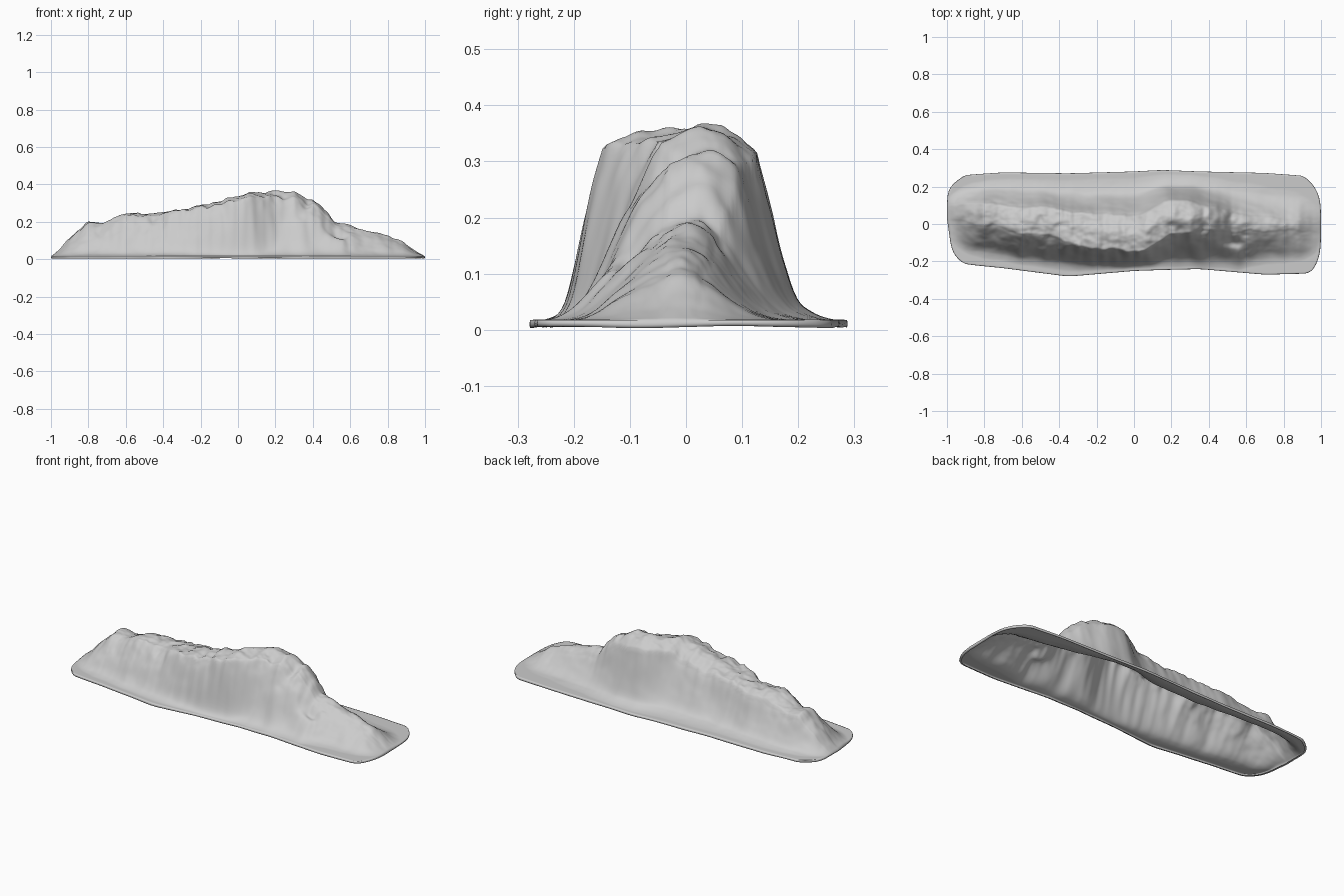
import bpy, bmesh, math
from mathutils import Vector, noise

if "Cube" in bpy.data.objects:
    bpy.data.objects.remove(bpy.data.objects["Cube"])

NX, NY = 260, 90

# Crest height along the ridge (x, z)
CREST = [(-1, .005), (-.95, .05), (-.9, .11), (-.8, .20), (-.72, .20), (-.6, .24), (-.4, .252),
         (-.2, .29), (0, .325), (.06, .358), (.12, .348), (.2, .357), (.3, .350), (.35, .33),
         (.4, .315), (.45, .27), (.52, .195), (.6, .175), (.7, .145), (.88, .095), (.95, .04), (1, .005)]
# Front and back edges of the rocky top (x, y front, y back)
EDGES = [(-1, .02, .10), (-.8, .0, .12), (-.6, -.05, .10), (-.4, -.08, .08), (-.2, -.135, .05),
         (0, -.15, .04), (.08, -.14, .08), (.18, -.05, .125), (.28, -.04, .13), (.4, -.03, .10),
         (.6, -.05, .05), (.8, -.03, .03), (1, -.05, .02)]
# Front and back outline of the base (x, y front, y back)
BASE = [(-1, -.20, .25), (-.85, -.22, .265), (-.7, -.235, .275), (-.35, -.28, .27), (0, -.25, .28),
        (.15, -.245, .288), (.35, -.24, .28), (.7, -.27, .272), (1, -.262, .25)]
# Rise of the front and back walls from apron to cliff top
FRONT = [(0, 0), (.25, .05), (.42, .16), (.6, .48), (.8, .76), (1, 1)]
BACK = [(0, 0), (.3, .05), (.55, .14), (.78, .5), (1, 1)]


def lerp(table, x, k=1):
    for a, b in zip(table, table[1:]):
        if x <= b[0]:
            t = max(0, (x - a[0]) / (b[0] - a[0]))
            return a[k] + (b[k] - a[k]) * t
    return table[-1][k]


def soft(table, x, k=1, r=.03):
    return sum(lerp(table, x + d * r, k) for d in (-1, -.5, 0, .5, 1)) / 5


def spur(x, y, a, b, width):
    """Height of a rounded, wavering side ridge."""
    y += .025 * noise.noise(Vector((x * 10, y * 5, 2)))
    dx, dy = b[0] - a[0], b[1] - a[1]
    t = ((x - a[0]) * dx + (y - a[1]) * dy) / (dx * dx + dy * dy)
    t = min(1, max(0, t))
    d = math.hypot(x - a[0] - t * dx, y - a[1] - t * dy)
    return (a[2] + (b[2] - a[2]) * t) * math.exp(-(d / width) ** 2)


def smooth_max(a, b, k=.02):
    return (a + b + math.sqrt((a - b) ** 2 + k * k) - k) / 2


def height(x, y):
    top = lerp(CREST, x)
    top += .008 * noise.noise(Vector((x * 28, 3, 0))) * min(1, top * 5)
    f0, b0 = soft(BASE, x, 1), soft(BASE, x, 2)
    f1 = soft(EDGES, x, 1) + .022 * noise.noise(Vector((x * 9, y * 6, 1)))
    b1 = soft(EDGES, x, 2) + .018 * noise.noise(Vector((x * 9, y * 6, 7)))
    f1 += .010 * noise.noise(Vector((x * 22, y * 12, 5)))
    c = f1 + (b1 - f1) * .45
    if y < f1:
        g = .95 * soft(FRONT, (y - f0) / (f1 - f0), 1, .08)
    elif y > b1:
        g = .87 * soft(BACK, (b0 - y) / (b0 - b1), 1, .08)
    elif y < c:
        g = .95 + .05 * math.sin((y - f1) / (c - f1) * math.pi / 2)
    else:
        g = .87 + .13 * math.cos((y - c) / (b1 - c) * math.pi / 2)
    z = top * g
    z = smooth_max(z, spur(x, y, (.2, -.07, .27), (.55, -.11, .10), .075))
    # Rocky relief, strongest near the top
    p = Vector((x * 7, y * 9, z * 6))
    rough = noise.fractal(p, .9, 2.1, 4)
    crag = abs(noise.noise(p * 1.7)) - .25
    z += (.016 * rough - .03 * max(0, crag)) * min(1, g) * min(1, top * 5)
    return max(.018, z + .014)


# Mountain ridge: open-bottomed sheet on a rounded rectangular footprint
bm = bmesh.new()
grid = []
for i in range(NX + 1):
    u = i / NX * 2 - 1
    row = []
    for j in range(NY + 1):
        v = j / NY
        w = 2 * v - 1
        e = abs(w)
        left = .998 - .065 * e ** 6 - .03 * max(0, -w) * (1 - e ** 4)
        right = .998 - (.07 if w > 0 else .045) * e ** 4
        x = u * (left if u < 0 else right)
        inset = .018 * max(0, (abs(u) - .95) / .05) ** 2
        yf, yb = soft(BASE, x, 1) + inset, soft(BASE, x, 2) - inset
        y = yf + (yb - yf) * v
        row.append(bm.verts.new((x, y, height(x, y))))
    grid.append(row)
for i in range(NX):
    for j in range(NY):
        bm.faces.new((grid[i][j], grid[i + 1][j], grid[i + 1][j + 1], grid[i][j + 1]))

# Rolled rim turned under the edge
for v in {v for e in bm.edges if e.is_boundary for v in e.verts}:
    v.co.z = .017
for grow, z in ((1.003, .011), (.997, .005), (.98, .006)):
    edges = [e for e in bm.edges if e.is_boundary]
    new = bmesh.ops.extrude_edge_only(bm, edges=edges)["geom"]
    for v in [g for g in new if isinstance(g, bmesh.types.BMVert)]:
        v.co.x *= 1 + (grow - 1) * .5
        v.co.y *= grow
        v.co.z = z + .003 * noise.noise(v.co * 6)

bmesh.ops.smooth_vert(bm, verts=[v for v in bm.verts if v.co.z > .03], factor=.5,
                      use_axis_x=True, use_axis_y=True, use_axis_z=True)
bmesh.ops.recalc_face_normals(bm, faces=bm.faces)
mesh = bpy.data.meshes.new("mountain_ridge")
bm.to_mesh(mesh)
bm.free()
for p in mesh.polygons:
    p.use_smooth = True
ridge = bpy.data.objects.new("mountain_ridge", mesh)
bpy.context.collection.objects.link(ridge)
